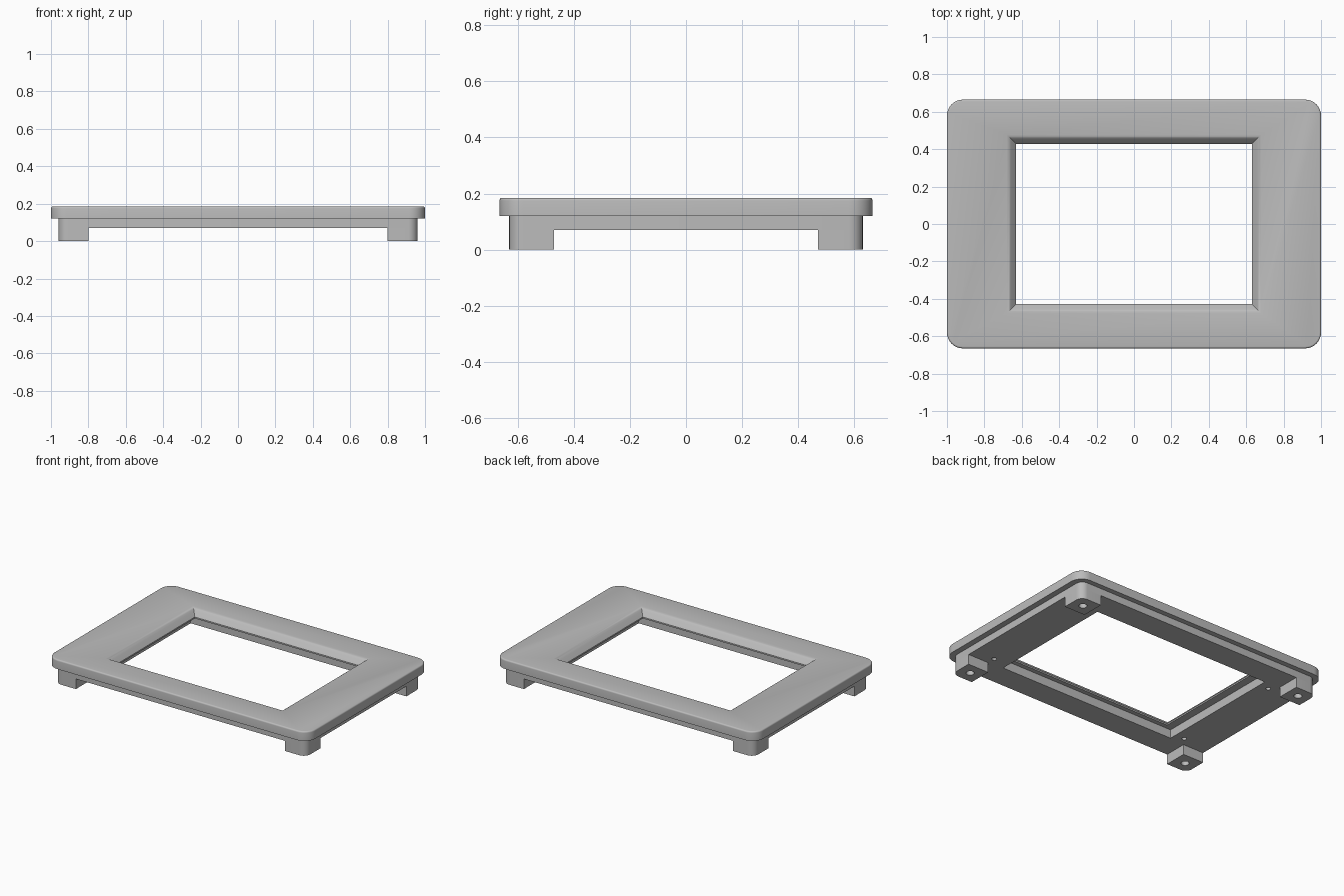
import bpy, bmesh, math

if "Cube" in bpy.data.objects:
    bpy.data.objects.remove(bpy.data.objects["Cube"], do_unlink=True)

grey = bpy.data.materials.new("neutral_grey")
grey.use_nodes = True
grey.diffuse_color = (0.5, 0.5, 0.5, 1)
grey.node_tree.nodes["Principled BSDF"].inputs["Base Color"].default_value = (0.5, 0.5, 0.5, 1)


def outline(x0, x1, y0, y1, radii, steps=8):
    """Rectangle outline; radii run counter-clockwise from the +x +y corner."""
    points = []
    corners = ((x1, y1, -1, -1), (x0, y1, 1, -1), (x0, y0, 1, 1), (x1, y0, -1, 1))
    for i, (x, y, sx, sy) in enumerate(corners):
        r = radii[i]
        if not r:
            points.append((x, y))
            continue
        for k in range(steps + 1):
            a = math.pi / 2 * (i + k / steps)
            points.append((x + sx * r + r * math.cos(a), y + sy * r + r * math.sin(a)))
    return points


def rect(hx, hy, r=0):
    return outline(-hx, hx, -hy, hy, [r] * 4)


def circle(x, y, r, n=24):
    return [(x + r * math.cos(math.tau * k / n), y + r * math.sin(math.tau * k / n))
            for k in range(n)]


def loft(name, sections):
    """Closed solid through (outline, height) sections, bottom to top."""
    bm = bmesh.new()
    rings = [[bm.verts.new((x, y, z)) for x, y in pts] for pts, z in sections]
    n = len(rings[0])
    for low, high in zip(rings, rings[1:]):
        for i in range(n):
            j = (i + 1) % n
            bm.faces.new((low[i], low[j], high[j], high[i]))
    bm.faces.new(rings[0][::-1])
    bm.faces.new(rings[-1])
    mesh = bpy.data.meshes.new(name)
    bm.to_mesh(mesh)
    bm.free()
    mesh.materials.append(grey)
    obj = bpy.data.objects.new(name, mesh)
    bpy.context.collection.objects.link(obj)
    return obj


def select(obj):
    bpy.ops.object.select_all(action='DESELECT')
    obj.select_set(True)
    bpy.context.view_layer.objects.active = obj


def cut(obj, cutter):
    mod = obj.modifiers.new("cut", 'BOOLEAN')
    mod.operation = 'DIFFERENCE'
    mod.solver = 'EXACT'
    mod.object = cutter
    select(obj)
    bpy.ops.object.modifier_apply(modifier=mod.name)
    bpy.data.objects.remove(cutter, do_unlink=True)


def smooth(obj):
    select(obj)
    bpy.ops.object.shade_smooth_by_angle(angle=math.radians(32))


# Bezel: narrower lower tier, wider upper tier with a softened top edge
TOP, STEP, BASE = 0.185, 0.12, 0.07
sections = [(rect(0.96, 0.63, 0.05), BASE), (rect(0.96, 0.63, 0.05), STEP),
            (rect(1.0, 0.665, 0.085), STEP)]
for k in range(5):
    a = math.pi / 2 * k / 4
    inset, drop = 0.01 * (1 - math.cos(a)), 0.01 * (1 - math.sin(a))
    sections.append((rect(1.0 - inset, 0.665 - inset, 0.085 - inset), TOP - drop))
bezel = loft("bezel", sections)

# Window opening with a softly rolled slope up to the top face
slope = [(0, 0.1), (0, 0.14), (0.024, 0.168), (0.032, 0.176), (0.04, 0.182),
         (0.05, TOP), (0.05, 0.22)]
cut(bezel, loft("window_cutter", [(rect(0.63 + d, 0.428 + d), z) for d, z in slope]))

# Screen recess underneath, leaving a thin ledge round the window
cut(bezel, loft("recess_cutter", [(rect(0.685, 0.46), 0.0), (rect(0.685, 0.46), 0.13)]))

# Small blind screw holes beside the recess
for x in (-0.755, 0.8):
    for y in (-0.41, 0.41):
        hole = circle(x, y, 0.016, 16)
        cut(bezel, loft("screw_cutter", [(hole, 0.0), (hole, 0.11)]))
smooth(bezel)

# Corner feet, rounded on the outside corner, each with a blind hole
corner_names = ("back_left", "back_right", "front_right", "front_left")
for i, (sx, sy) in enumerate(((1, 1), (-1, 1), (-1, -1), (1, -1))):
    xs = sorted((sx * 0.80, sx * 0.96))
    ys = sorted((sy * 0.47, sy * 0.63))
    radii = [0.05 if k == i else 0 for k in range(4)]
    shape = outline(*xs, *ys, radii)
    foot = loft(corner_names[i] + "_foot", [(shape, 0.0), (shape, BASE)])
    hole = circle(sx * 0.88, sy * 0.55, 0.026)
    cut(foot, loft("foot_cutter", [(hole, -0.05), (hole, 0.05)]))
    smooth(foot)
